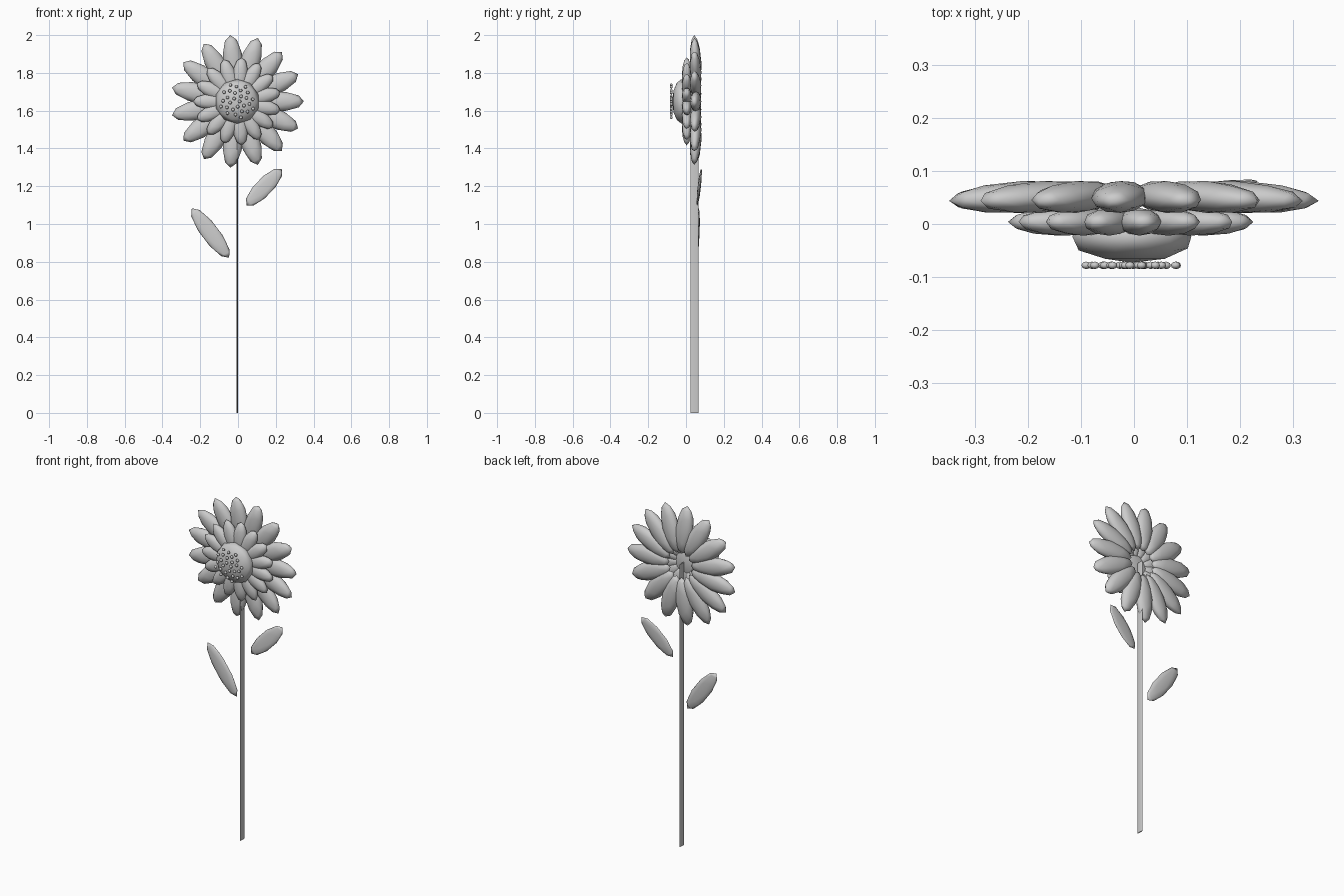
import bpy
import math
from mathutils import Matrix, Vector

cube = bpy.data.objects.get("Cube")
if cube:
    bpy.data.objects.remove(cube, do_unlink=True)

# Single plain grey
grey = bpy.data.materials.new("plain_grey")
grey.use_nodes = True
color = (0.6, 0.6, 0.6, 1)
grey.diffuse_color = color
grey.node_tree.nodes["Principled BSDF"].inputs["Base Color"].default_value = color

FRONT = Vector((0, -1, 0))
CENTRE = Vector((-0.004, 0, 1.649))


def finish(obj, name):
    obj.name = name
    obj.data.materials.append(grey)
    for face in obj.data.polygons:
        face.use_smooth = True


def pod(name, centre, angle, half_width, half_length, half_depth, tilt=0):
    """Stretched low-poly ball: long axis at an angle in the xz plane, tilted to the front."""
    a, t = math.radians(angle), math.radians(tilt)
    flat = Vector((math.cos(a), 0, math.sin(a)))
    along = flat * math.cos(t) + FRONT * math.sin(t)
    out = FRONT * math.cos(t) - flat * math.sin(t)
    side = along.cross(out)
    turn = Matrix((side, along, out)).transposed().to_4x4()
    size = Matrix.Diagonal((half_width, half_length, half_depth, 1))
    bpy.ops.mesh.primitive_ico_sphere_add(subdivisions=2, radius=1)
    obj = bpy.context.object
    obj.data.transform(turn @ size)
    obj.location = centre
    finish(obj, name)


def petal_ring(name, count, start, inner, outer, y, half_width, half_depth, tilt):
    middle, half = (inner + outer) / 2, (outer - inner) / 2
    for i in range(count):
        angle = start + i * 360 / count
        a = math.radians(angle)
        place = CENTRE + Vector((middle * math.cos(a), y, middle * math.sin(a)))
        pod(f"{name}_{i + 1}", place, angle, half_width, half, half_depth, tilt)


# Two rings of petals, staggered by half a step
petal_ring("outer_petal", 15, 0, 0.07, 0.353, 0.051, 0.053, 0.03, 3)
petal_ring("inner_petal", 15, 12, 0.04, 0.234, 0.004, 0.041, 0.026, 0)

# Domed flower centre
pod("flower_centre", CENTRE + Vector((0, -0.024, 0)), 90, 0.118, 0.118, 0.049)

# Seeds spread in a spiral in front of the centre
SEEDS = 28
for i in range(SEEDS):
    r = 0.095 * math.sqrt((i + 0.5) / SEEDS)
    a = i * math.pi * (3 - math.sqrt(5))
    spot = CENTRE + Vector((r * math.cos(a), -0.078, r * math.sin(a)))
    pod(f"seed_{i + 1}", spot, 90, 0.009, 0.009, 0.007)

# Flattened stem
HEIGHT = 1.655
bpy.ops.mesh.primitive_cylinder_add(vertices=16, radius=1, depth=HEIGHT)
stem = bpy.context.object
stem.data.transform(Matrix.Diagonal((0.003, 0.021, 1, 1)))
stem.location = (-0.004, 0.045, HEIGHT / 2)
finish(stem, "stem")
bpy.context.view_layer.objects.active = stem
bpy.ops.object.shade_smooth_by_angle(angle=math.radians(40))

# Two leaves beside the stem
pod("left_leaf", (0.138, 0.07, 1.195), 46, 0.046, 0.135, 0.008, -5)
pod("right_leaf", (-0.146, 0.062, 0.952), 127, 0.047, 0.164, 0.01, -2)
